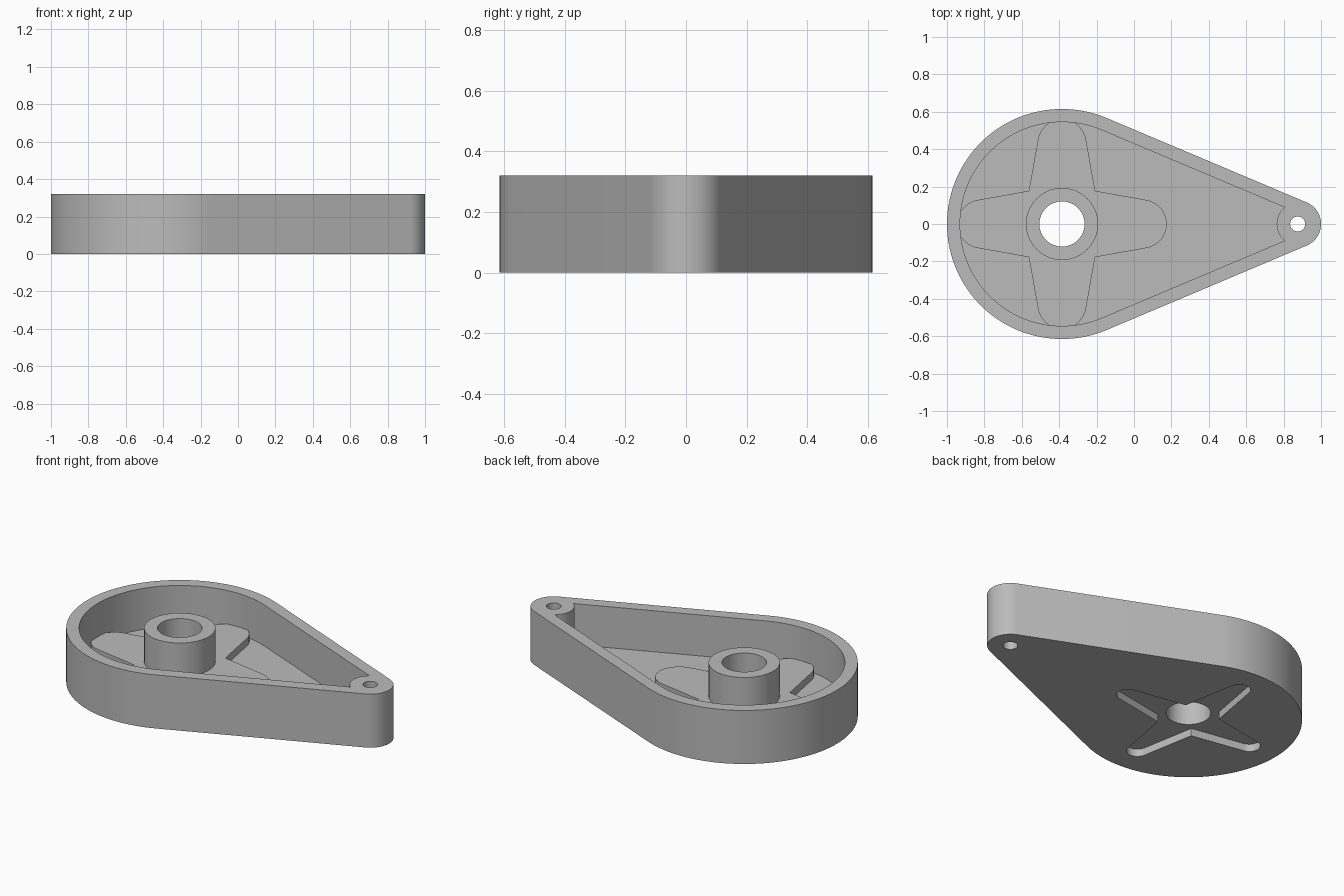
import bpy, bmesh, math
from math import sin, cos, pi

if "Cube" in bpy.data.objects:
    bpy.data.objects.remove(bpy.data.objects["Cube"])

HUB_X, PIN_X = -0.385, 0.875      # centres of the big and small ends
BIG_R, SMALL_R = 0.615, 0.125
WALL, HEIGHT, FLOOR, PAD = 0.07, 0.32, 0.075, 0.12
A = math.acos((BIG_R - SMALL_R) / (PIN_X - HUB_X))   # tangent angle


def arc(cx, r, a0, a1, n):
    return [(cx + r * cos(a0 + (a1 - a0) * i / n), r * sin(a0 + (a1 - a0) * i / n))
            for i in range(n + 1)]


def circle(cx, r, n=64):
    return arc(cx, r, 0, 2 * pi, n)[:-1]


def star(r, tip=0.43, phi=math.radians(79.8)):
    """Four tapered arms with round tips around the hub."""
    c = (r + tip * cos(phi)) / (cos(phi) + sin(phi))
    pts = []
    for k in range(4):
        ca, sa = round(cos(k * pi / 2)), round(sin(k * pi / 2))
        for x, y in arc(tip, r, -phi, phi, 20) + [(c, c)]:
            pts.append((HUB_X + x * ca - y * sa, x * sa + y * ca))
    return pts


def prism(name, pts, z0, z1):
    bm = bmesh.new()
    face = bm.faces.new([bm.verts.new((x, y, z0)) for x, y in pts])
    ext = bmesh.ops.extrude_face_region(bm, geom=[face])
    for v in ext["geom"]:
        if isinstance(v, bmesh.types.BMVert):
            v.co.z = z1
    bmesh.ops.recalc_face_normals(bm, faces=bm.faces)
    me = bpy.data.meshes.new(name)
    bm.to_mesh(me)
    bm.free()
    ob = bpy.data.objects.new(name, me)
    bpy.context.collection.objects.link(ob)
    return ob


def combine(body, tool, operation):
    bpy.context.view_layer.objects.active = body
    mod = body.modifiers.new(tool.name, "BOOLEAN")
    mod.object, mod.operation, mod.solver = tool, operation, "EXACT"
    bpy.ops.object.modifier_apply(modifier=mod.name)
    bpy.data.objects.remove(tool)


# teardrop block
outline = arc(HUB_X, BIG_R, A, 2 * pi - A, 90) + arc(PIN_X, SMALL_R, -A, A, 32)
body = prism("teardrop_housing", outline, 0, HEIGHT)

# open cavity, leaving a round boss at the small end
boss_r = 0.112
b = A + math.acos((SMALL_R - WALL) / boss_r)
cavity = arc(HUB_X, BIG_R - WALL, A, 2 * pi - A, 90) + arc(PIN_X, boss_r, 2 * pi - b, b, 20)
combine(body, prism("cavity", cavity, FLOOR, 0.5), "DIFFERENCE")

# raised star pad and hub
combine(body, prism("star_pad", star(0.13), 0.03, PAD), "UNION")
combine(body, prism("hub", circle(HUB_X, 0.193), 0.035, HEIGHT), "UNION")

# star pocket underneath, bore and pin hole
combine(body, prism("star_pocket", star(0.06), -0.1, PAD - FLOOR), "DIFFERENCE")
combine(body, prism("bore", circle(HUB_X, 0.121), -0.2, 0.5), "DIFFERENCE")
combine(body, prism("pin_hole", circle(PIN_X, 0.04, 32), -0.2, 0.5), "DIFFERENCE")

# plain grey finish
grey = bpy.data.materials.new("grey")
grey.diffuse_color = (0.5, 0.5, 0.5, 1)
grey.use_nodes = True
grey.node_tree.nodes["Principled BSDF"].inputs["Base Color"].default_value = grey.diffuse_color
body.data.materials.clear()
body.data.materials.append(grey)
for p in body.data.polygons:
    p.material_index = 0
bpy.ops.object.select_all(action="DESELECT")
body.select_set(True)
bpy.context.view_layer.objects.active = body
bpy.ops.object.shade_smooth_by_angle(angle=math.radians(30))
